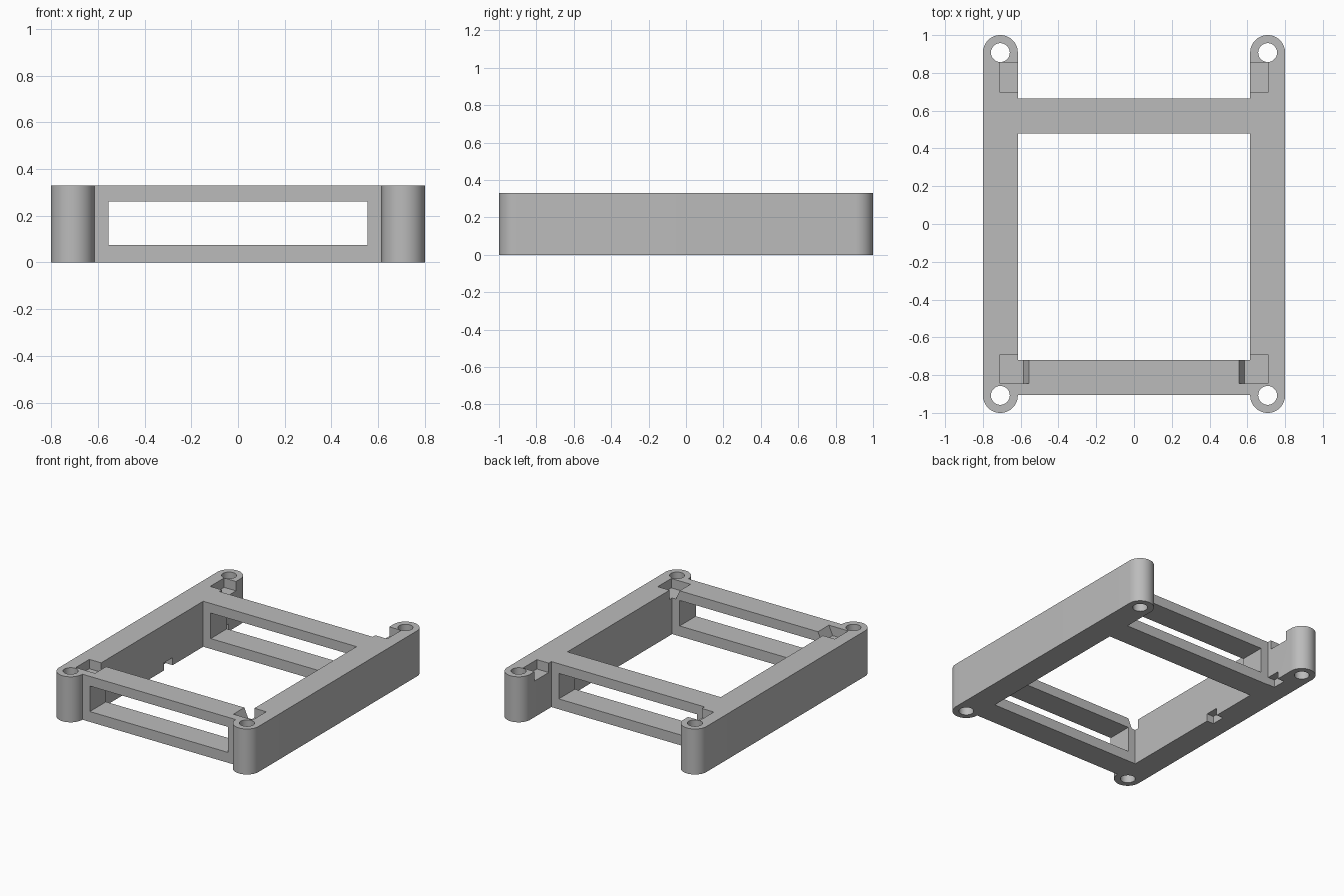
import bpy, bmesh, math
from mathutils import Vector

old = bpy.data.objects.get("Cube")
if old:
    bpy.data.objects.remove(old, do_unlink=True)

H = 0.33                       # frame height
IN, MID, OUT = 0.615, 0.7075, 0.8   # rail inner face, centre line, outer face
R = OUT - MID
END = 1 - R                    # y of the screw holes

grey = bpy.data.materials.new("plain grey")
grey.use_nodes = True
grey.diffuse_color = (0.5, 0.5, 0.5, 1)
grey.node_tree.nodes["Principled BSDF"].inputs["Base Color"].default_value = (0.5, 0.5, 0.5, 1)


def prism(name, pts, lo, hi, axis="z"):
    """Extrude a 2D profile: (x, y) along z, or (x, z) along y."""
    bm = bmesh.new()
    place = lambda p, d: (p[0], p[1], d) if axis == "z" else (p[0], d, p[1])
    face = bm.faces.new([bm.verts.new(place(p, lo)) for p in pts])
    out = bmesh.ops.extrude_face_region(bm, geom=[face])
    shift = Vector(place((0, 0), hi - lo))
    bmesh.ops.translate(bm, verts=[v for v in out["geom"] if isinstance(v, bmesh.types.BMVert)], vec=shift)
    bmesh.ops.recalc_face_normals(bm, faces=bm.faces)
    mesh = bpy.data.meshes.new(name)
    bm.to_mesh(mesh)
    bm.free()
    mesh.materials.append(grey)
    ob = bpy.data.objects.new(name, mesh)
    bpy.context.collection.objects.link(ob)
    return ob


def box(name, x0, x1, y0, y1, z0, z1):
    return prism(name, [(x0, y0), (x1, y0), (x1, y1), (x0, y1)], z0, z1)


def arc(cx, cy, r, a0, a1, n):
    return [(cx + r * math.cos(a0 + (a1 - a0) * i / n),
             cy + r * math.sin(a0 + (a1 - a0) * i / n)) for i in range(n + 1)]


def combine(base, tool, operation):
    mod = base.modifiers.new("combine", "BOOLEAN")
    mod.operation, mod.solver, mod.object = operation, "EXACT", tool
    dg = bpy.context.evaluated_depsgraph_get()
    mesh = bpy.data.meshes.new_from_object(base.evaluated_get(dg))
    base.modifiers.clear()
    base.data = mesh
    bpy.data.objects.remove(tool, do_unlink=True)


# Round-ended side rails
rails = []
for s in (-1, 1):
    outline = arc(s * MID, END, R, 0, math.pi, 24) + arc(s * MID, -END, R, math.pi, 2 * math.pi, 24)
    rails.append(prism("side_rail", outline, 0, H))

# Cross bars, each pierced by a long window
frame = rails[0]
combine(frame, rails[1], "UNION")
for y0, y1 in ((-0.905, -0.72), (0.48, 0.665)):
    bar = box("cross_bar", -0.66, 0.66, y0, y1, 0, H)
    combine(bar, box("window", -0.555, 0.555, y0 - 0.1, y1 + 0.1, 0.075, 0.26), "DIFFERENCE")
    combine(frame, bar, "UNION")

# Corner screw holes and top pockets
cutters = []
for s in (-1, 1):
    for e in (-1, 1):
        hole = arc(s * MID, e * END, 0.05, 0, 2 * math.pi, 32)[:-1]
        cutters.append(prism("screw_hole", hole, -0.1, H + 0.1))
    slope = [(0.71, 0.262), (0.71, 0.4), (0.525, 0.4), (0.555, H), (0.585, 0.262)]
    cutters.append(prism("front_pocket", [(s * x, z) for x, z in slope], -0.845, -0.69, "y"))
    x0, x1 = sorted((s * 0.56, s * 0.71))
    cutters.append(box("back_pocket", x0, x1, 0.695, 0.855, 0.262, 0.4))

# Small notches under the right rail
for y in (0.03, 0.668):
    cutters.append(box("bottom_notch", -0.67, -0.58, y, y + 0.1, -0.1, 0.055))

for c in cutters:
    combine(frame, c, "DIFFERENCE")

frame.name = "frame"
bpy.ops.object.select_all(action="DESELECT")
frame.select_set(True)
bpy.context.view_layer.objects.active = frame
bpy.ops.object.shade_smooth_by_angle(angle=math.radians(30))
